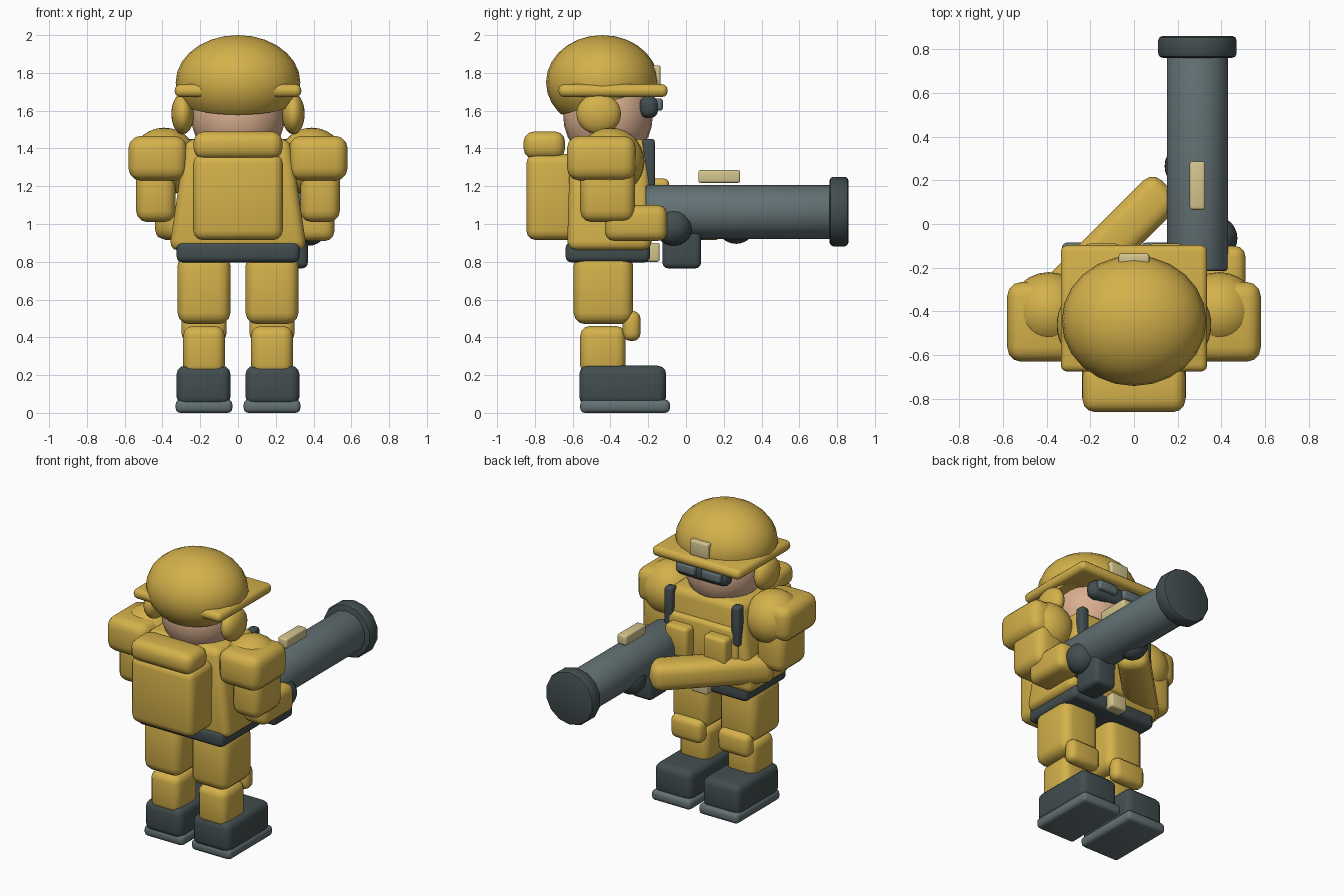
import bpy, bmesh, math
from mathutils import Vector, Matrix

if "Cube" in bpy.data.objects:
    bpy.data.objects.remove(bpy.data.objects["Cube"])


def mat(name, rgb):
    m = bpy.data.materials.new(name)
    m.diffuse_color = (*rgb, 1)
    m.use_nodes = True
    m.node_tree.nodes["Principled BSDF"].inputs["Base Color"].default_value = m.diffuse_color
    return m


YELLOW = mat("mustard_yellow", (0.66, 0.44, 0.07))
DARK = mat("dark_slate", (0.055, 0.075, 0.078))
STEEL = mat("steel_grey", (0.125, 0.165, 0.175))
CREAM = mat("cream", (0.66, 0.56, 0.27))
SKIN = mat("skin", (0.70, 0.43, 0.28))


def finish(name, bm, material, angle=40):
    bmesh.ops.recalc_face_normals(bm, faces=bm.faces)
    me = bpy.data.meshes.new(name)
    bm.to_mesh(me)
    bm.free()
    me.materials.append(material)
    ob = bpy.data.objects.new(name, me)
    bpy.context.collection.objects.link(ob)
    bpy.ops.object.select_all(action='DESELECT')
    ob.select_set(True)
    bpy.context.view_layer.objects.active = ob
    bpy.ops.object.shade_smooth_by_angle(angle=math.radians(angle))
    return ob


def box(name, material, x, y, z, bevel=0.02, taper=(1, 1), turn=0):
    """Rounded box from (min, max) ranges; taper scales its top, turn spins it about z."""
    size = Vector((x[1] - x[0], y[1] - y[0], z[1] - z[0]))
    mid = Vector((sum(x), sum(y), sum(z))) / 2
    bm = bmesh.new()
    bmesh.ops.create_cube(bm, size=1)
    for v in bm.verts:
        v.co = Vector(a * b for a, b in zip(v.co, size))
        if v.co.z > 0:
            v.co.x *= taper[0]
            v.co.y *= taper[1]
    bmesh.ops.bevel(bm, geom=bm.edges[:], offset=min(bevel, min(size) * 0.48),
                    segments=3, profile=0.5, affect='EDGES')
    bm.transform(Matrix.Translation(mid) @ Matrix.Rotation(turn, 4, 'Z'))
    return finish(name, bm, material)


def ball(name, material, centre, radii, cut=None):
    """Ellipsoid, optionally trimmed below a (point, normal) plane."""
    bm = bmesh.new()
    bmesh.ops.create_uvsphere(bm, u_segments=24, v_segments=14, radius=1)
    bm.transform(Matrix.Translation(centre) @ Matrix.Diagonal((*radii, 1)))
    if cut:
        bmesh.ops.bisect_plane(bm, geom=bm.verts[:] + bm.edges[:] + bm.faces[:],
                               plane_co=cut[0], plane_no=cut[1], clear_inner=True)
        bmesh.ops.holes_fill(bm, edges=[e for e in bm.edges if e.is_boundary])
    return finish(name, bm, material)


def barrel(name, material, x, z, y0, y1, r, bevel):
    """Cylinder lying along y with softened rims."""
    bm = bmesh.new()
    bmesh.ops.create_cone(bm, cap_ends=True, segments=14, radius1=r, radius2=r, depth=y1 - y0)
    rims = [e for e in bm.edges if abs(e.verts[0].co.z - e.verts[1].co.z) < 1e-4]
    bmesh.ops.bevel(bm, geom=rims, offset=bevel, segments=2, profile=0.5, affect='EDGES')
    bm.transform(Matrix.Translation((x, (y0 + y1) / 2, z)) @ Matrix.Rotation(math.pi / 2, 4, 'X'))
    return finish(name, bm, material, 28)


def side_range(s, a, b):
    return (min(s * a, s * b), max(s * a, s * b))


# Mirrored parts
for s, side in ((-1, "left"), (1, "right")):
    def sbox(part, material, x, *args, **kw):
        return box(f"{side}_{part}", material, side_range(s, *x), *args, **kw)

    # Legs and boots
    sbox("sole", STEEL, (0.03, 0.33), (-0.56, -0.085), (0, 0.07), 0.025)
    sbox("boot", DARK, (0.04, 0.325), (-0.565, -0.105), (0.04, 0.25), 0.045)
    sbox("shin", YELLOW, (0.07, 0.29), (-0.56, -0.32), (0.2, 0.46), 0.05)
    sbox("thigh", YELLOW, (0.04, 0.32), (-0.595, -0.28), (0.47, 0.84), 0.06)
    sbox("knee_pad", YELLOW, (0.06, 0.30), (-0.335, -0.24), (0.38, 0.54), 0.042)
    # Shoulders and upper arms
    ball(f"{side}_shoulder", YELLOW, (s * 0.39, -0.40, 1.33), (0.18, 0.18, 0.18))
    sbox("shoulder_plate", YELLOW, (0.27, 0.58), (-0.63, -0.265), (1.23, 1.467), 0.065)
    sbox("upper_arm", YELLOW, (0.33, 0.54), (-0.56, -0.27), (1.01, 1.32), 0.06)
    # Ear covers, goggles lenses, chest details
    ball(f"{side}_ear_cover", YELLOW, (s * 0.293, -0.462, 1.583), (0.06, 0.118, 0.108))
    sbox("goggle_lens", STEEL, (0.025, 0.17), (-0.18, -0.122), (1.60, 1.665), 0.015)
    sbox("chest_strap", DARK, (0.225, 0.285), (-0.23, -0.165), (1.18, 1.45), 0.015)
    sbox("chest_pouch", YELLOW, (0.06, 0.23), (-0.22, -0.09), (1.03, 1.24), 0.025)

# Torso, belt and pack
box("torso", YELLOW, (-0.365, 0.365), (-0.63, -0.18), (0.86, 1.45), 0.05, taper=(0.76, 0.92))
box("chest_plate", YELLOW, (-0.27, 0.27), (-0.25, -0.165), (0.93, 1.29), 0.03)
box("belt", DARK, (-0.325, 0.325), (-0.637, -0.19), (0.797, 0.905), 0.03)
box("belt_buckle", CREAM, (-0.06, 0.06), (-0.22, -0.14), (0.80, 0.90), 0.012)
box("backpack", YELLOW, (-0.237, 0.237), (-0.845, -0.58), (0.915, 1.37), 0.05)
box("bedroll", YELLOW, (-0.235, 0.235), (-0.86, -0.64), (1.345, 1.49), 0.055)

# Head and helmet
ball("head", SKIN, (0, -0.413, 1.57), (0.248, 0.237, 0.25))
ball("helmet", YELLOW, (0, -0.443, 1.75), (0.33, 0.298, 0.25),
     cut=((0, -0.65, 1.58), Vector((0, -0.28, 1)).normalized()))
box("helmet_brim", YELLOW, (-0.335, 0.335), (-0.675, -0.097), (1.672, 1.74), 0.03)
box("helmet_badge", CREAM, (-0.07, 0.07), (-0.19, -0.135), (1.735, 1.84), 0.012)
box("goggles", DARK, (-0.20, 0.20), (-0.245, -0.147), (1.56, 1.68), 0.045)

# Forearms and hands
box("right_forearm", YELLOW, (0.32, 0.51), (-0.43, -0.10), (0.91, 1.10), 0.05)
ball("right_hand", DARK, (0.375, -0.065, 0.985), (0.098, 0.1, 0.1))
box("left_forearm", YELLOW, (-0.51, 0.27), (-0.205, -0.005), (0.915, 1.095), 0.06,
    turn=math.radians(45))
ball("left_hand", DARK, (0.23, 0.265, 0.99), (0.09, 0.1, 0.095))

# Shoulder launcher
barrel("launcher_tube", STEEL, 0.29, 1.064, -0.215, 0.80, 0.143, 0.012)
barrel("launcher_muzzle", DARK, 0.29, 1.066, 0.76, 0.86, 0.184, 0.02)
box("launcher_grip", DARK, (0.21, 0.37), (-0.125, 0.08), (0.765, 0.98), 0.03)
box("launcher_sight", CREAM, (0.255, 0.325), (0.065, 0.287), (1.218, 1.285), 0.012)
